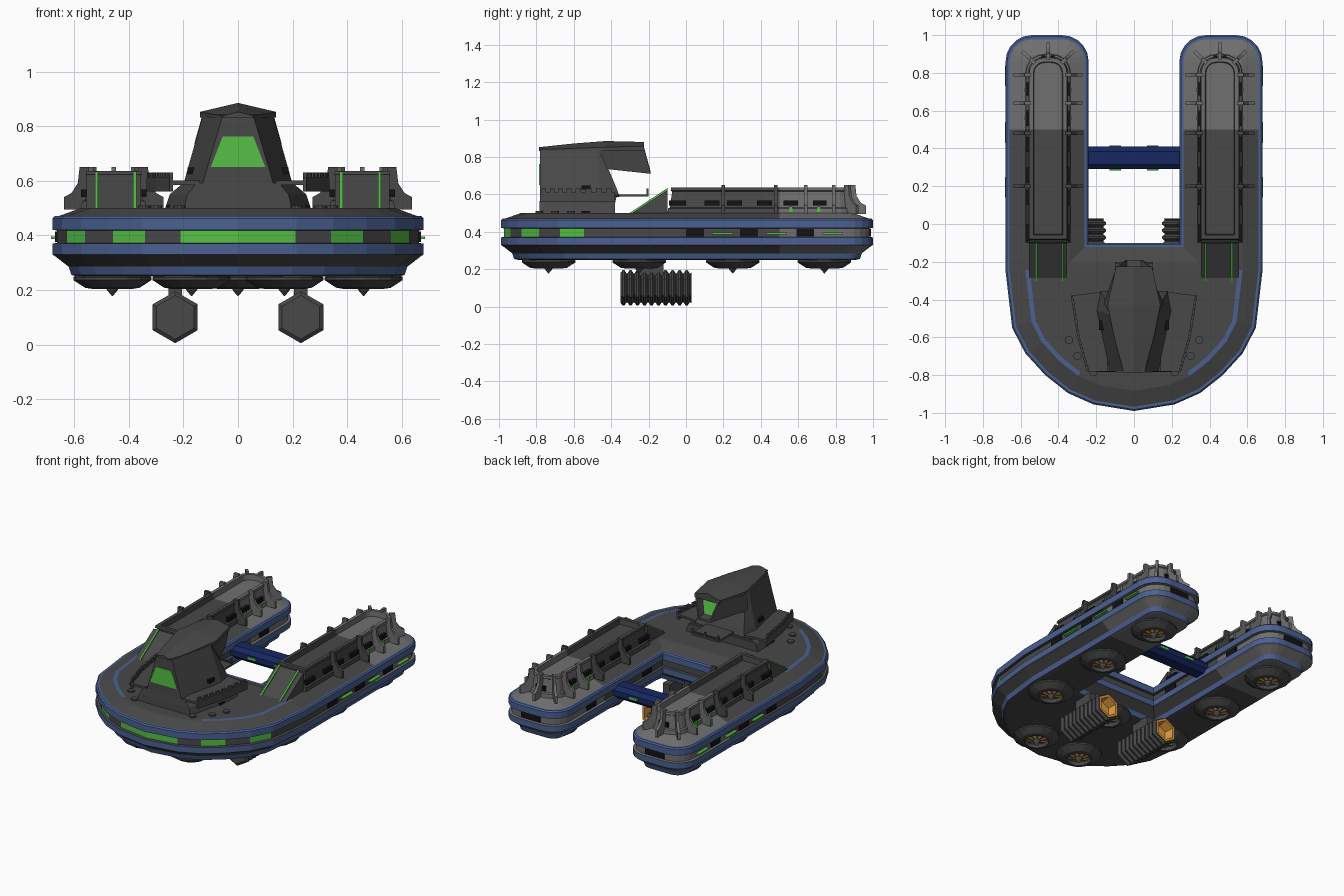
import bpy, bmesh
from math import sin, cos, pi, radians
from mathutils import Vector

if "Cube" in bpy.data.objects:
    bpy.data.objects.remove(bpy.data.objects["Cube"])

COL = {"dark": (.065, .065, .067, 1), "light": (.16, .16, .16, 1), "blue": (.07, .12, .29, 1),
       "navy": (.008, .02, .12, 1), "green": (.09, .53, .06, 1), "orange": (.75, .33, .05, 1),
       "black": (.006, .006, .008, 1)}
MAT = {}
for k, c in COL.items():
    MAT[k] = bpy.data.materials.new(k)
    MAT[k].diffuse_color = c
NAMES = list(COL)


def loft(name, rings, mats="dark", cap0="dark", cap1="dark", mirror=False, split=False):
    """Bridge rings of 3D points; mats is a name, or one name / function(segment) per strip."""
    bm = bmesh.new()
    vs = [[bm.verts.new(p) for p in r] for r in rings]
    n = len(rings[0])
    for k in range(len(rings) - 1):
        m = mats if isinstance(mats, str) else mats[k]
        for i in range(n):
            j = (i + 1) % n
            f = bm.faces.new((vs[k][i], vs[k][j], vs[k + 1][j], vs[k + 1][i]))
            f.material_index = NAMES.index(m(i) if callable(m) else m)
    for ring, m in ((vs[0], cap0), (vs[-1], cap1)):
        bm.faces.new(ring).material_index = NAMES.index(m)
    bmesh.ops.recalc_face_normals(bm, faces=bm.faces)
    if split:  # aft section is a lighter grey
        bmesh.ops.bisect_plane(bm, geom=bm.verts[:] + bm.edges[:] + bm.faces[:],
                               plane_co=(0, .5, 0), plane_no=(0, 1, 0))
        for f in bm.faces:
            if f.material_index == 0 and f.calc_center_median().y > .5:
                f.material_index = 1
    me = bpy.data.meshes.new(name)
    bm.to_mesh(me)
    bm.free()
    for k in NAMES:
        me.materials.append(MAT[k])
    ob = bpy.data.objects.new(name, me)
    bpy.context.collection.objects.link(ob)
    if mirror:
        ob.modifiers.new("Mirror", "MIRROR")
    return ob


def prism(name, prof, axis, lo, hi, mat="dark", **kw):
    put = {"x": lambda t, u, v: (t, u, v), "y": lambda t, u, v: (u, t, v), "z": lambda t, u, v: (u, v, t)}[axis]
    return loft(name, [[put(t, u, v) for u, v in prof] for t in (lo, hi)], mat, mat, mat, **kw)


def box(name, x, y, z, mat="dark", **kw):
    return prism(name, [(x[0], y[0]), (x[1], y[0]), (x[1], y[1]), (x[0], y[1])], "z", *z, mat, **kw)


def inset(pts, d):
    out = []
    for i, p in enumerate(pts):
        a, b, c = Vector(pts[i - 1]), Vector(p), Vector(pts[(i + 1) % len(pts)])
        n1, n2 = [Vector((-e.y, e.x)) for e in ((b - a).normalized(), (c - b).normalized())]
        out.append(b + (n1 + n2) / (1 + n1.dot(n2)) * d)
    return out


def layers(outline, prof):
    return [[(p.x, p.y, z) for p in inset(outline, d)] for d, z in prof]


def arc(cx, cy, r, a0, a1, n=5):
    return [(cx + r * cos(radians(a0 + (a1 - a0) * i / n)), cy + r * sin(radians(a0 + (a1 - a0) * i / n)))
            for i in range(n + 1)]


def disc(r, z, n=16, cx=0, cy=0):
    return [(cx + r * cos(2 * pi * i / n), cy + r * sin(2 * pi * i / n), z) for i in range(n)]


# U-shaped hull with blue rub rails and a window band
right = [(0, -.99), (.215, -.955), (.35, -.895), (.47, -.8), (.575, -.685), (.645, -.55), (.68, -.25)]
right += arc(.54, .86, .14, 0, 90) + arc(.38, .86, .14, 90, 180) + [(.24, -.1)]
hull = right + [(-x, y) for x, y in reversed(right[1:])]
N = len(hull)
seg = lambda i: min(i, N - 1 - i)
prof = [(.09, .25), (.07, .255), (.06, .285), (.012, .322), (0, .33), (0, .37), (.018, .372), (.018, .418),
        (0, .42), (0, .462), (.008, .47), (.022, .47), (.105, .5), (.128, .501)]
loft("hull", layers(hull, prof),
     ["dark", "blue", "dark", "dark", "blue", "dark", lambda i: "green" if seg(i) in (0, 2, 4) else "dark",
      "dark", "blue", "blue", "blue", "dark", lambda i: "blue" if 2 <= seg(i) < 6 else "dark"], split=True)

# Windows in the hull band
for y in (0, .29, .59):
    box("hull_port", (.655, .67), (y, y + .095), (.376, .414), "black", mirror=True)
    box("slot_port", (.25, .265), (y, y + .095), (.376, .414), "black", mirror=True)
    box("hull_light", (.655, .684), (y + .14, y + .25), (.386, .396), "green", mirror=True)
box("stern_port", (.39, .53), (.975, .99), (.376, .414), "black", mirror=True)

# Cross beam between the prongs
prism("cross_beam", [(.29, .375), (.315, .35), (.385, .35), (.41, .375), (.41, .41), (.385, .435),
                     (.315, .435), (.29, .41)], "x", -.255, .255, "navy")
for x in (-.1, .1):
    for y in (.29, .41):
        box("beam_light", (x - .03, x + .03), (y - .006, y + .006), (.385, .4), "green")

# Long cabins on the prongs, with a sunken roof walkway
cx = .455
cabin = [(.335, -.1), (.575, -.1)] + arc(.475, .8, .1, 0, 90) + arc(.435, .8, .1, 90, 180)
loft("prong_cabin", layers(cabin, [(0, .49), (.004, .525), (.014, .53), (.026, .615), (.018, .62), (.02, .636),
                                   (.042, .636), (.046, .6)]), mirror=True, split=True)
prism("cabin_ramp", [(-.29, .498), (-.1, .498), (-.1, .622)], "x", .355, .555, mirror=True)
for x in (.372, .512):
    prism("ramp_light", [(-.305, .498), (-.29, .498), (-.1, .62), (-.1, .633)], "x", x, x + .012, "green", mirror=True)

# Stepped buttresses around each cabin
fin = [(-.03, .495), (.062, .495), (.062, .54), (.035, .555), (.012, .59), (.005, .65), (-.03, .65)]


def buttress(x, y, a, mat):
    d, t = Vector((cos(a), sin(a))), Vector((-sin(a), cos(a))) * .009
    loft("cabin_buttress", [[(x + d.x * u + s * t.x, y + d.y * u + s * t.y, z) for u, z in fin] for s in (-1, 1)],
         mat, mat, mat, mirror=True)


for s, a in ((1, 0), (-1, pi)):
    for y in (.2, .48, .64, .79):
        buttress(cx + s * .12, y, a, "light" if y > .5 else "dark")
    buttress(cx + s * .091, .871, pi / 2 - s * pi / 4, "light")
    # Cabin side windows
    for y0, y1, m in ((-.09, 0, "black"), (.1, .18, "black"), (.22, .3, "black"), (.38, .46, "black"),
                      (.52, .6, "black"), (.68, .75, "black"), (.55, .57, "green"), (.7, .72, "green")):
        xm = cx + s * (.108 if m == "black" else .112)
        z = (.54, .568) if m == "black" else (.505, .535)
        box("cabin_window", (xm - .012, xm + .012), (y0, y1), z, m, mirror=True)
buttress(cx, .9, pi / 2, "light")
box("cabin_rear_window", (.42, .44), (.87, .893), (.54, .57), "black", mirror=True)
box("cabin_rear_window", (.47, .49), (.87, .893), (.54, .57), "black", mirror=True)


# Bridge: domed base, wing platform, tower
def plan(z, a, f, b, m, c, k):
    return [(-a, f, z), (a, f, z), (b, m, z), (c, k, z), (-c, k, z), (-b, m, z)]


loft("bridge_base", [plan(.49, .2, -.785, .27, -.5, .27, -.38), plan(.55, .185, -.783, .25, -.5, .25, -.38),
                     plan(.592, .15, -.78, .2, -.5, .2, -.37)])
wing = [(.14, -.78), (.25, -.78), (.3, -.6), (.335, -.38), (.18, -.36), (.14, -.5)]
prism("bridge_wing", wing, "z", .585, .6, mirror=True)
edge = [Vector(p) for p in wing[1:4]]
for p, q in zip(edge, edge[1:]):
    prism("wing_wall", [p, q, q - Vector((.012, 0)), p - Vector((.012, 0))], "z", .56, .612, mirror=True)
    for i in range(4):
        a, b = p.lerp(q, (i + .15) / 4), p.lerp(q, (i + .7) / 4)
        prism("wing_crenel", [a, b, b - Vector((.014, 0)), a - Vector((.014, 0))], "z", .6, .63, mirror=True)
loft("bridge_tower", [plan(.585, .13, -.78, .2, -.46, .18, -.355), plan(.63, .118, -.78, .188, -.46, .17, -.37),
                      plan(.842, .055, -.78, .128, -.48, .12, -.46)])
prism("front_window", [(-.1, .65), (.1, .65), (.056, .762), (-.056, .762)], "y", -.785, -.77, "green")
box("tower_side_window", (.15, .185), (-.56, -.51), (.625, .648), "black", mirror=True)
box("base_side_window", (.2, .262), (-.56, -.51), (.5, .512), "black", mirror=True)

# Ridged roof
loft("bridge_roof", [[(-w, y, .832), (w, y, .832), (w, y, zt), (0, y, zp), (-w, y, zt)] for y, w, zt, zp in
                     ((-.787, .055, .838, .852), (-.6, .105, .846, .872), (-.43, .14, .852, .885),
                      (-.225, .095, .858, .88))])


# Rear hood with a sunken green visor
def hood(y0, y1, top, bot, zt, zb, s=1, dy=0):
    pts = [(0, y0, .876), (top, y0, zt), (bot, y1, zb), (-bot, y1, zb), (-top, y0, zt)]
    return [(x * s, y + dy, .8 + (z - .8) * s) for x, y, z in pts]


loft("rear_hood", [hood(-.47, -.42, .13, .16, .842, .735), hood(-.225, -.19, .092, .045, .855, .71),
                   hood(-.225, -.19, .092, .045, .855, .71, .85),
                   hood(-.225, -.19, .092, .045, .855, .71, .78, -.05)], cap1="green")

# Balcony behind the tower
box("balcony", (-.1, .1), (-.39, -.2), (.588, .6))
box("balcony_rail", (-.1, .1), (-.208, -.2), (.608, .614))
for x in (-.095, 0, .095):
    box("balcony_post", (x - .005, x + .005), (-.21, -.2), (.59, .63))

# Round hatches on the foredeck
for x, y in ((.215, -.785), (.3, -.7), (.345, -.615)):
    loft("deck_hatch", [disc(.022, z, 10, x, y) for z in (.495, .51)], mirror=True)


# Ribbed engine pods with orange nozzles
def hexa(r, y):
    return [(.23 + r * sin(i * pi / 3), y, .1 + r * cos(i * pi / 3)) for i in range(6)]


rings = [hexa(.08, -.35)]
for i in range(10):
    y = -.345 + i * .0375
    rings += [hexa(.095, y + .006), hexa(.095, y + .016), hexa(.078, y + .027), hexa(.078, y + .032)]
rings += [hexa(.084, .03), hexa(.066, .03), hexa(.055, -.03)]
loft("engine_pod", rings, ["dark"] * (len(rings) - 3) + ["orange"] * 2, cap1="orange", mirror=True)
box("engine_pylon", (.205, .255), (-.26, -.12), (.16, .255), mirror=True)

# Hover pads under the hull, orange vanes and a centre spike
pads = [(s * .46, y) for s in (1, -1) for y in (-.25, .25, .74)] + [(0, -.25), (.17, -.735), (-.17, -.735)]
pad_rings = [disc(r, z) for r, z in ((.135, .255), (.143, .245), (.143, .236), (.1, .208), (.075, .204),
                                     (.07, .226), (.024, .212), (.02, .2), (.002, .178))]
first = loft("hover_pad", pad_rings, ["dark"] * 5 + [lambda i: "orange" if i % 2 else "dark"] + ["dark"] * 2)
first.location = (*pads[0], 0)
for x, y in pads[1:]:
    ob = first.copy()
    ob.location = (x, y, 0)
    bpy.context.collection.objects.link(ob)

for m in bpy.data.materials:
    if m.users and not m.is_grease_pencil:
        m.use_nodes = True
        m.node_tree.nodes["Principled BSDF"].inputs["Base Color"].default_value = m.diffuse_color
